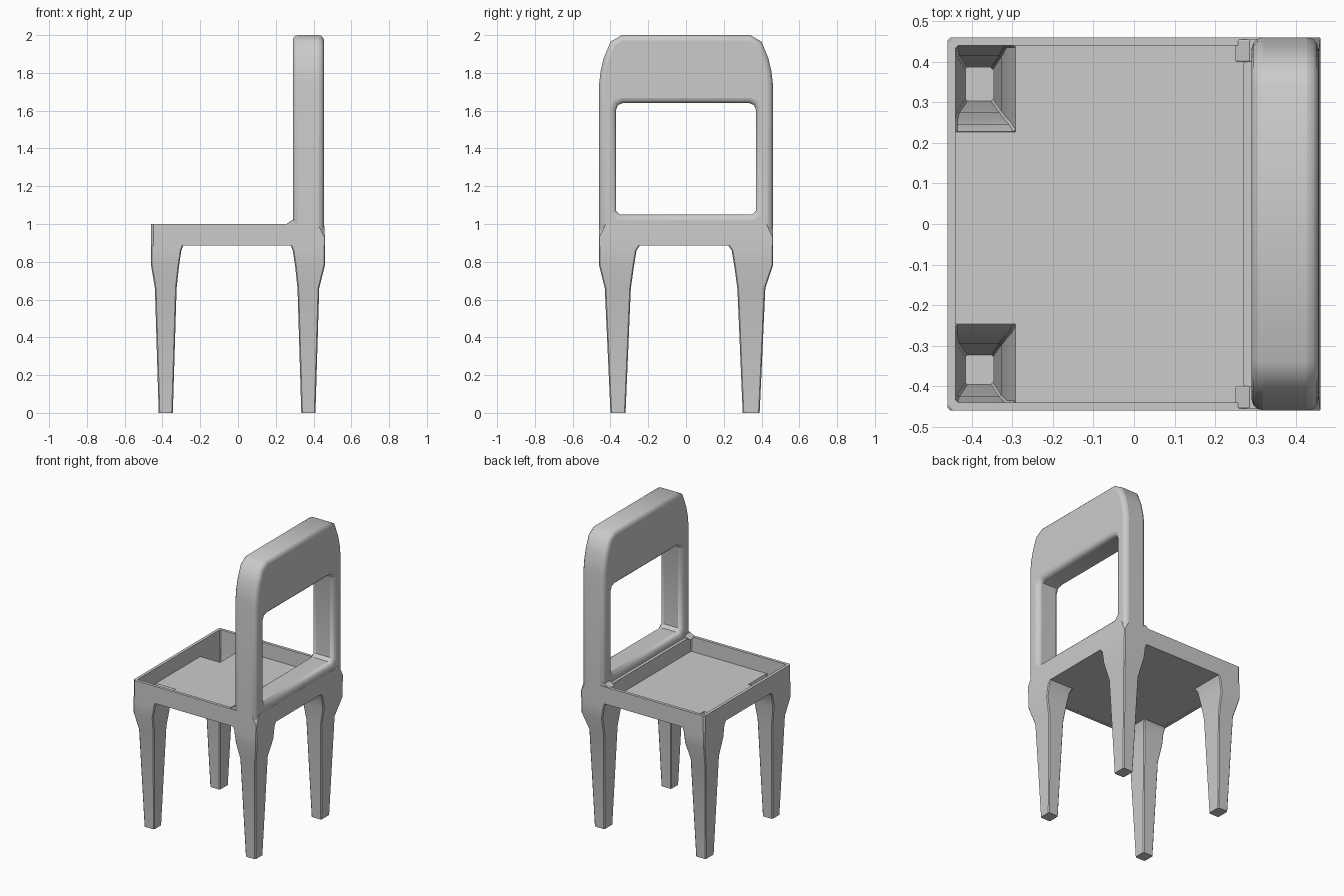
import bpy, bmesh, math

if "Cube" in bpy.data.objects:
    bpy.data.objects.remove(bpy.data.objects["Cube"], do_unlink=True)

GREY = (0.6, 0.6, 0.6, 1)
mat = bpy.data.materials.new("plain grey")
mat.use_nodes = True
mat.diffuse_color = GREY
mat.node_tree.nodes["Principled BSDF"].inputs["Base Color"].default_value = GREY


def finish(name, bm):
    bmesh.ops.recalc_face_normals(bm, faces=bm.faces)
    mesh = bpy.data.meshes.new(name)
    bm.to_mesh(mesh)
    bm.free()
    mesh.materials.append(mat)
    obj = bpy.data.objects.new(name, mesh)
    bpy.context.collection.objects.link(obj)
    return obj


def smooth(obj, angle=30):
    bpy.ops.object.select_all(action="DESELECT")
    obj.select_set(True)
    bpy.context.view_layer.objects.active = obj
    bpy.ops.object.shade_smooth_by_angle(angle=math.radians(angle))


def rect(x0, x1, y0, y1, z, cut=0.006):
    """Rectangle with clipped corners, as eight points."""
    x0, x1 = sorted((x0, x1))
    y0, y1 = sorted((y0, y1))
    c = cut
    return [(x0 + c, y0, z), (x1 - c, y0, z), (x1, y0 + c, z), (x1, y1 - c, z),
            (x1 - c, y1, z), (x0 + c, y1, z), (x0, y1 - c, z), (x0, y0 + c, z)]


def loft(name, rings, closed=False):
    """Skin a stack of rings; closed joins the last ring to the first."""
    bm = bmesh.new()
    loops = [[bm.verts.new(p) for p in ring] for ring in rings]
    pairs = list(zip(loops, loops[1:]))
    if closed:
        pairs.append((loops[-1], loops[0]))
    else:
        bm.faces.new(loops[0])
        bm.faces.new(loops[-1])
    for a, b in pairs:
        for i in range(len(a)):
            j = (i + 1) % len(a)
            bm.faces.new((a[i], a[j], b[j], b[i]))
    obj = finish(name, bm)
    smooth(obj)
    return obj


# Leg outline: height, outer and inner x, outer and inner y
LEG = [(0, .42, .345, .40, .32), (.66, .44, .325, .43, .292),
       (.78, .46, .312, .46, .275), (.86, .46, .30, .46, .262),
       (.885, .46, .29, .46, .245)]


def leg(name, sx, sy):
    rows = []
    for z, xo, xi, yo, yi in LEG:
        low = z < 0.7
        if sx > 0:
            xo, xi = xo - 0.01 * low, xi - 0.01
        if sy > 0:
            yo, yi = yo - 0.01 * low, yi - 0.02
        rows.append((z, xo, xi, yo, yi))
    rings = [rect(sx * xo, sx * xi, sy * yo, sy * yi, z)
             for z, xo, xi, yo, yi in rows]
    if sx < 0:
        # Front legs are hollow and open into the seat tray
        for z, xo, xi, yo, yi in reversed(rows):
            wall = 0.004 if z < 0.7 else 0.02
            lift = 0.015 if z > 0.88 else 0.004
            rings.append(rect(sx * (xo - wall), sx * (xi + 0.003),
                              sy * (yo - wall), sy * (yi + 0.003), z + lift, 0.005))
    loft(name, rings)


for sx, end in ((-1, "front"), (1, "rear")):
    for sy, side in ((-1, "near"), (1, "far")):
        leg(f"{end}_{side}_leg", sx, sy)

# Seat tray: thin rim, and a floor that leaves the hollow legs open
loft("seat_rim", [rect(-.46, .33, -.46, .46, .885, .012),
                  rect(-.46, .33, -.46, .46, 1.0, .012),
                  rect(-.44, .27, -.44, .44, 1.0, .006),
                  rect(-.44, .27, -.44, .44, .885, .006)], closed=True)
for name, x0, x1, y0, y1 in (("seat_floor", -.292, .32, -.45, .45),
                             ("seat_floor_front", -.45, -.292, -.247, .227)):
    loft(name, [rect(x0, x1, y0, y1, .886, .001), rect(x0, x1, y0, y1, .9, .001)])

# Rear apron, whose corners fade into the rounded posts
loft("rear_apron", [rect(.295, .46, -.46, .46, .885, .002),
                    rect(.295, .46, -.46, .46, .93, .002),
                    rect(.295, .456, -.46, .46, 1.0, .035)])

# Small fillets where the posts meet the rim
for sy in (-1, 1):
    loft(f"post_fillet_{'far' if sy > 0 else 'near'}",
         [rect(.25, .31, sy * .40, sy * .455, .995, .003),
          rect(.285, .31, sy * .40, sy * .455, 1.02, .003)])

# Backrest: half of the frame outline, mirrored, with rounded edges
half = [(0, 2), (.34, 2), (.40, 1.965), (.435, 1.88), (.452, 1.81), (.46, 1.74),
        (.46, .9), (0, .9), (0, 1.05), (.35, 1.05), (.37, 1.07),
        (.37, 1.605), (.36, 1.63), (.335, 1.64), (0, 1.64)]
bm = bmesh.new()
face = bm.faces.new([bm.verts.new((.29, y, z)) for y, z in half])
moved = bmesh.ops.extrude_face_region(bm, geom=[face])["geom"]
bmesh.ops.translate(bm, vec=(.165, 0, 0),
                    verts=[v for v in moved if isinstance(v, bmesh.types.BMVert)])
seam = [f for f in bm.faces if all(abs(v.co.y) < 1e-5 for v in f.verts)]
bmesh.ops.delete(bm, geom=seam, context="FACES")
# Open meshes need a full set of outward normals before mirroring
back = finish("backrest", bm)
mirror = back.modifiers.new("mirror", "MIRROR")
mirror.use_axis = (False, True, False)
bevel = back.modifiers.new("rounding", "BEVEL")
bevel.width = 0.028
bevel.segments = 3
bevel.limit_method = "ANGLE"
bevel.angle_limit = math.radians(55)
smooth(back, 40)
